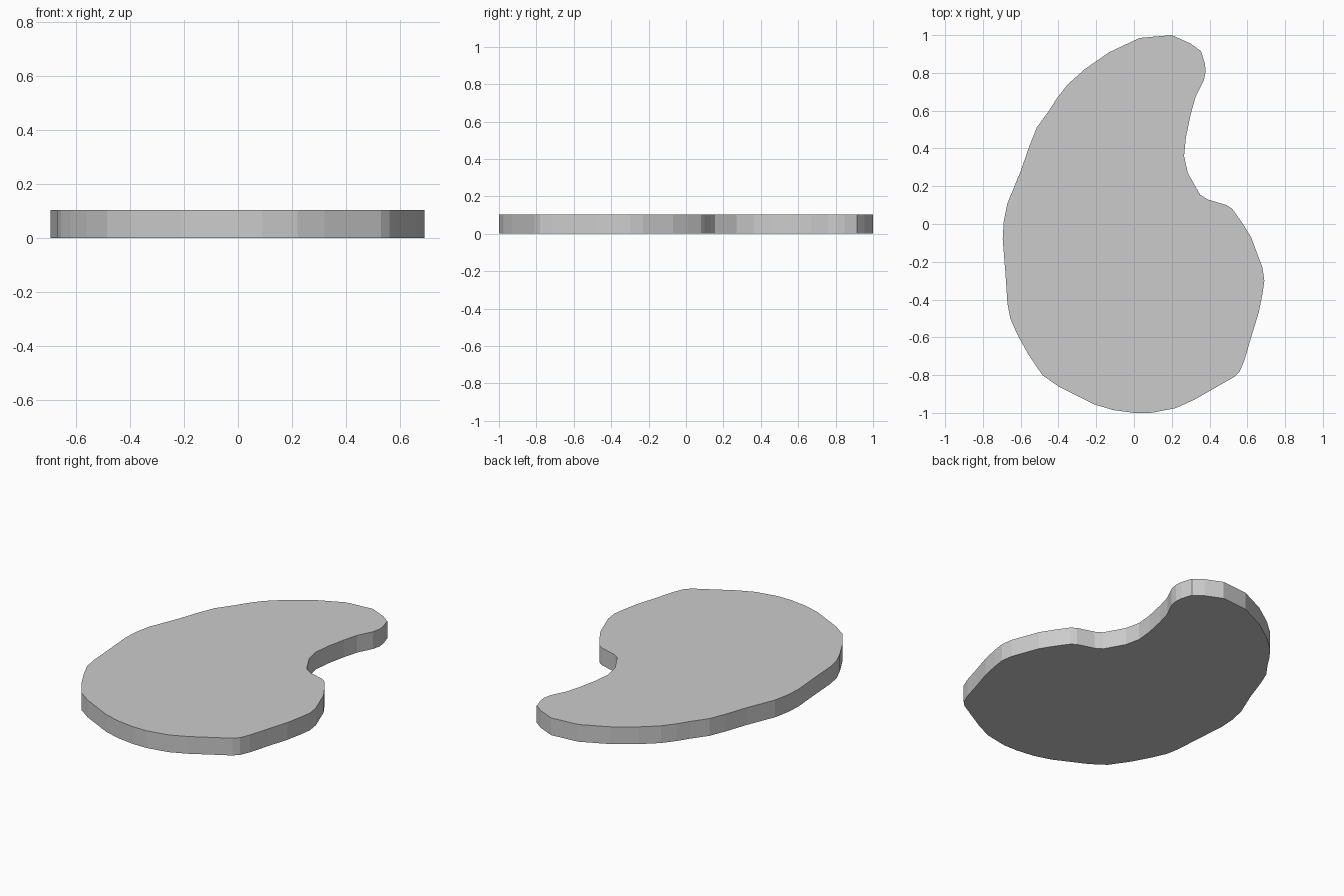
import bpy, bmesh
from mathutils import Vector

THICKNESS = 0.104

# Kidney-shaped outline, counter-clockwise from the top tip
outline = [
    (.20, 1.0), (.03, .985), (-.13, .91), (-.26, .82), (-.35, .74), (-.405, .67),
    (-.45, .60), (-.515, .51), (-.555, .41), (-.60, .28), (-.67, .11), (-.69, .01),
    (-.695, -.08), (-.68, -.27), (-.67, -.42), (-.655, -.50), (-.62, -.58),
    (-.56, -.69), (-.485, -.80), (-.40, -.86), (-.21, -.955), (-.11, -.985),
    (0, -1), (.09, -1), (.22, -.975), (.32, -.93), (.53, -.81), (.56, -.78),
    (.585, -.72), (.62, -.60), (.66, -.47), (.68, -.37), (.69, -.30), (.68, -.23),
    (.62, -.07), (.57, .01), (.52, .08), (.49, .10), (.39, .13), (.35, .155),
    (.33, .19), (.285, .27), (.265, .36), (.275, .46), (.30, .58), (.325, .67),
    (.37, .76), (.38, .81), (.375, .85), (.355, .915), (.30, .955),
]

# Flat slab: fill the outline and extrude it upwards
bm = bmesh.new()
base = bm.faces.new([bm.verts.new((x, y, 0)) for x, y in outline])
top = bmesh.ops.extrude_face_region(bm, geom=[base], use_keep_orig=True)
bmesh.ops.translate(bm, vec=Vector((0, 0, THICKNESS)),
                    verts=[v for v in top["geom"] if isinstance(v, bmesh.types.BMVert)])
bmesh.ops.recalc_face_normals(bm, faces=bm.faces[:])

mesh = bpy.data.meshes.new("kidney_slab")
bm.to_mesh(mesh)
bm.free()
slab = bpy.data.objects.new("kidney_slab", mesh)
bpy.context.collection.objects.link(slab)
